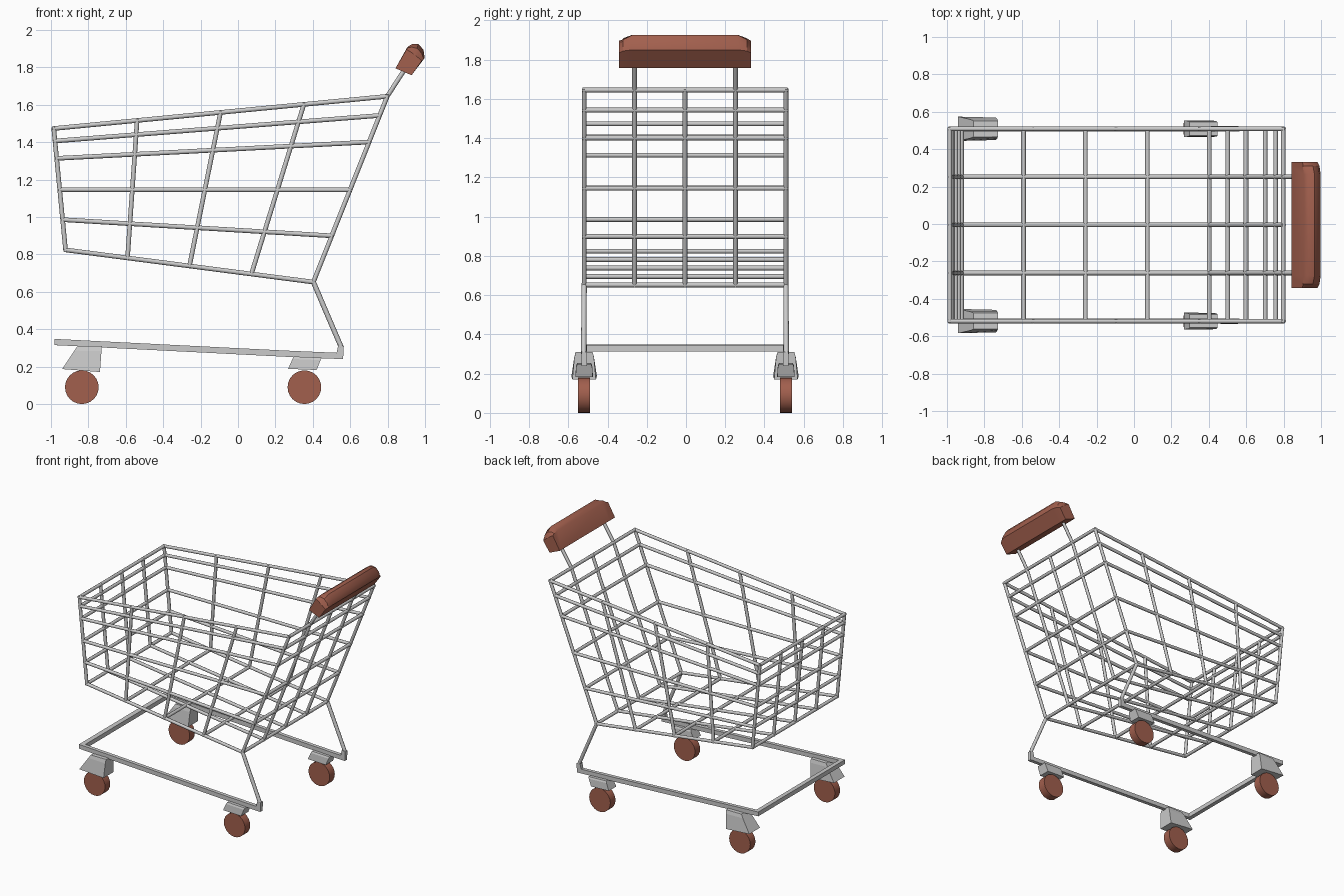
import bpy, bmesh, math
from mathutils import Vector

if "Cube" in bpy.data.objects:
    bpy.data.objects.remove(bpy.data.objects["Cube"])

YC = -0.005          # basket centre line
W = 0.514            # half width of basket
brown = bpy.data.materials.new("brown_plastic")
brown.diffuse_color = (0.36, 0.115, 0.075, 1)
brown.use_nodes = True
brown.node_tree.nodes["Principled BSDF"].inputs["Base Color"].default_value = brown.diffuse_color


def finish(name, bm, mat=None, smooth=None):
    """Turn a bmesh into an object, optionally smooth below an angle."""
    bmesh.ops.recalc_face_normals(bm, faces=bm.faces)
    me = bpy.data.meshes.new(name)
    bm.to_mesh(me)
    bm.free()
    ob = bpy.data.objects.new(name, me)
    bpy.context.collection.objects.link(ob)
    if mat:
        me.materials.append(mat)
    if smooth:
        bpy.ops.object.select_all(action='DESELECT')
        ob.select_set(True)
        bpy.context.view_layer.objects.active = ob
        bpy.ops.object.shade_smooth_by_angle(angle=math.radians(smooth))
    return ob


def wires(name, paths, r=0.0122):
    """Straight round rods along each path, slightly overlapping at corners."""
    bm = bmesh.new()
    for path in paths:
        for a, b in zip(path, path[1:]):
            a, b = Vector(a), Vector(b)
            d = b - a
            ext = d.normalized() * r * 0.6
            mat = d.to_track_quat('Z', 'Y').to_matrix().to_4x4()
            mat.translation = (a + b) / 2
            bmesh.ops.create_cone(bm, cap_ends=True, segments=8, radius1=r,
                                  radius2=r, depth=(d + 2 * ext).length, matrix=mat)
    return finish(name, bm, smooth=50)


def loft(name, rings, mat=None, smooth=None):
    """Skin between equal-sized rings of points and cap both ends."""
    bm = bmesh.new()
    vs = [[bm.verts.new(p) for p in ring] for ring in rings]
    n = len(vs[0])
    for a, b in zip(vs, vs[1:]):
        for i in range(n):
            bm.faces.new((a[i], a[(i + 1) % n], b[(i + 1) % n], b[i]))
    bm.faces.new(vs[0])
    bm.faces.new(vs[-1])
    return finish(name, bm, mat, smooth)


def section(pts, y):
    return [(x, y, z) for x, z in pts]


# Basket corners in side profile
FT, BT = Vector((-0.985, 1.473)), Vector((0.798, 1.645))
FB, BB = Vector((-0.922, 0.824)), Vector((0.403, 0.652))


def P(v, y):
    return (v.x, YC + y, v.y)


# Horizontal hoops around the basket
hoops = []
for t in (0, 0.103, 0.246, 0.504, 0.751, 1):
    f, b = FT.lerp(FB, t), BT.lerp(BB, t)
    hoops.append([P(f, -W), P(b, -W), P(b, W), P(f, W), P(f, -W)])
wires("basket_hoops", hoops)

# U-shaped ribs running down one side, under the floor and up the other
ribs = []
for u in (0, 0.25, 0.5, 0.75, 1):
    top, bot = FT.lerp(BT, u), FB.lerp(BB, u)
    ribs.append([P(top, -W), P(bot, -W), P(bot, W), P(top, W)])
wires("basket_ribs", ribs)

# Lengthwise wires: front, floor and back; the outer two go up to the handle
HR = Vector((0.905, 1.81))
long_wires = []
for y in (-0.257, 0, 0.257):
    path = [P(FT, y), P(FB, y), P(BB, y), P(BT, y)]
    if y:
        path.append(P(HR, y))
    long_wires.append(path)
wires("basket_long_wires", long_wires)

# Handle grip: rounded top that drops to a flat four-sided end
mid = [(0.842, 1.795), (0.928, 1.758), (0.998, 1.85), (0.992, 1.893),
       (0.965, 1.925), (0.933, 1.926), (0.906, 1.909)]
end = [(0.842, 1.795), (0.928, 1.758), (0.982, 1.835), (0.968, 1.848),
       (0.945, 1.867), (0.922, 1.883), (0.901, 1.896)]
near = [tuple(Vector(a).lerp(Vector(b), 0.6)) for a, b in zip(end, mid)]
loft("handle_grip", [section(p, YC + y) for p, y in
     ((end, -0.336), (near, -0.315), (mid, -0.27), (mid, 0.27),
      (near, 0.315), (end, 0.336))], brown, 32)

# Base frame rails with rear kick-up, and a front cross bar
rail = [(-0.98, 0.315), (0.27, 0.252), (0.562, 0.24), (0.565, 0.31),
        (0.537, 0.318), (0.527, 0.274), (0.27, 0.285), (-0.98, 0.348)]
for s, side in ((-1, "right"), (1, "left")):
    loft(side + "_base_rail",
         [section(rail, YC + s * 0.499), section(rail, YC + s * 0.527)])
wires("rear_uprights", [[P(BB, s * W), (0.55, YC + s * 0.516, 0.308)]
                        for s in (-1, 1)], 0.0135)
bar = [(-0.98, 0.315), (-0.945, 0.313), (-0.945, 0.346), (-0.98, 0.348)]
loft("front_cross_bar", [section(bar, -0.505), section(bar, 0.497)])


def caster(name, x, y, low, high, lw, hw):
    """Flared fork hood: low/high are (x, z) ends, lw/hw the half widths."""
    def ring(ends, ws):
        (x0, z0), (x1, z1) = ends
        return [(x0, y - ws[0], z0), (x1, y - ws[1], z1),
                (x1, y + ws[1], z1), (x0, y + ws[0], z0)]
    shoulder = [tuple(a * 0.2 + b * 0.8 for a, b in zip(p, q))
                for p, q in zip(low, high)]
    loft(name + "_hood", [ring(low, lw), ring(shoulder, hw),
                          ring(high, [w * 0.86 for w in hw])])
    bm = bmesh.new()
    bmesh.ops.create_cone(bm, cap_ends=True, segments=24, radius1=0.09,
                          radius2=0.09, depth=0.062)
    wheel = finish(name + "_wheel", bm, brown, 35)
    wheel.location = (x, y, 0.09)
    wheel.rotation_euler.x = math.pi / 2


# Four casters, front pair larger
for s, side in ((-1, "right"), (1, "left")):
    y = YC + s * 0.514
    caster("front_" + side, -0.835, y, ((-0.94, 0.187), (-0.738, 0.171)),
           ((-0.858, 0.31), (-0.728, 0.31)), (0.065, 0.06), (0.05, 0.05))
    caster("rear_" + side, 0.355, y, ((0.268, 0.188), (0.42, 0.182)),
           ((0.297, 0.254), (0.447, 0.248)), (0.045, 0.044), (0.041, 0.041))
